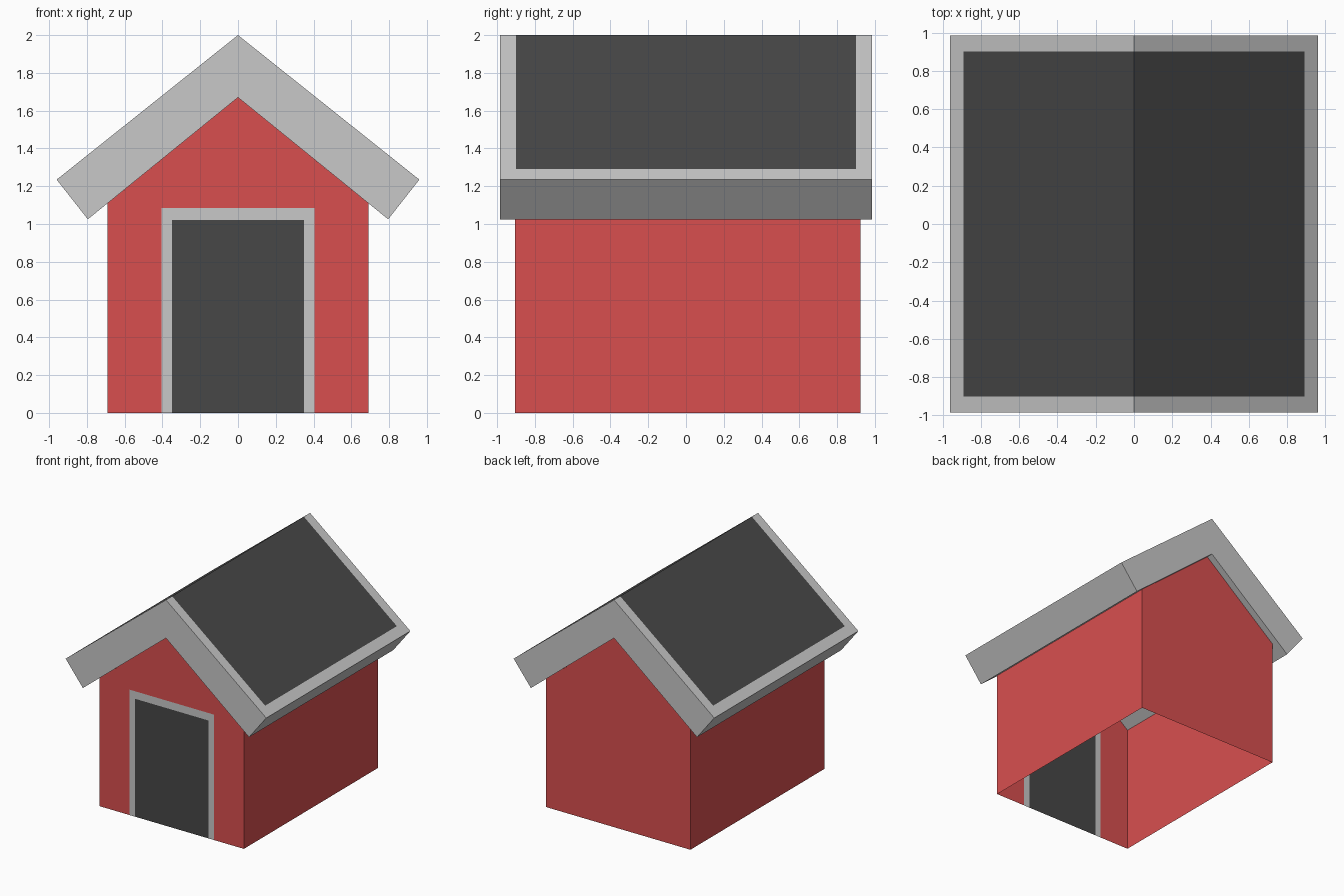
import bpy
import bmesh

if "Cube" in bpy.data.objects:
    bpy.data.objects.remove(bpy.data.objects["Cube"])


def material(name, rgb):
    m = bpy.data.materials.new(name)
    m.diffuse_color = (*rgb, 1)
    m.use_nodes = True
    m.node_tree.nodes["Principled BSDF"].inputs["Base Color"].default_value = m.diffuse_color
    return m


RED = material("barn red", (0.69, 0.078, 0.078))
GREY = material("light grey", (0.578, 0.578, 0.578))
DARK = material("charcoal", (0.063, 0.063, 0.063))


def prism_walls(bm, profile, y0, y1, open_edges):
    """Extrude an x-z profile along y, leaving out the listed profile edges."""
    a = [bm.verts.new((x, y0, z)) for x, z in profile]
    b = [bm.verts.new((x, y1, z)) for x, z in profile]
    n = len(profile)
    bm.faces.new(a)
    bm.faces.new(b[::-1])
    for i in range(n):
        if i not in open_edges:
            j = (i + 1) % n
            bm.faces.new((a[j], a[i], b[i], b[j]))
    bm.normal_update()


def cut(bm, chosen, co, no):
    """Cut only the faces picked by the rule along one plane."""
    faces = [f for f in bm.faces if chosen(f)]
    edges = {e for f in faces for e in f.edges}
    verts = {v for f in faces for v in f.verts}
    bmesh.ops.bisect_plane(bm, geom=faces + list(edges) + list(verts),
                           plane_co=co, plane_no=no, dist=1e-5)
    bm.normal_update()


def finish(bm, name, mats):
    me = bpy.data.meshes.new(name)
    bm.to_mesh(me)
    bm.free()
    for m in mats:
        me.materials.append(m)
    ob = bpy.data.objects.new(name, me)
    bpy.context.collection.objects.link(ob)
    return ob


# House walls: thin shell, open below and under the roof
bm = bmesh.new()
W, EAVE, PEAK = 0.69, 1.11, 1.67
prism_walls(bm, [(-W, 0), (W, 0), (W, EAVE), (0, PEAK), (-W, EAVE)],
            -0.905, 0.925, {0, 2, 3})

# Painted doorway and frame, cut into the front wall
front = lambda f: f.normal.y < -0.9
for x in (-0.405, -0.35, 0.35, 0.405):
    cut(bm, front, (x, 0, 0), (1, 0, 0))
for z in (1.085, 1.02):
    cut(bm, front, (0, 0, z), (0, 0, 1))
for f in bm.faces:
    c = f.calc_center_median()
    if front(f):
        if abs(c.x) < 0.35 and c.z < 1.02:
            f.material_index = 2
        elif abs(c.x) < 0.405 and c.z < 1.085:
            f.material_index = 1
finish(bm, "walls", (RED, GREY, DARK))

# Roof: one sloping slab with a dark panel, mirrored at the ridge
bm = bmesh.new()
prism_walls(bm, [(0, PEAK), (0.795, 1.025), (0.96, 1.235), (0, 2.0)],
            -0.985, 0.985, {3})
top = lambda f: f.normal.z > 0.5
cut(bm, top, (0.89, 0, 0), (1, 0, 0))
for y in (-0.9, 0.9):
    cut(bm, top, (0, y, 0), (0, 1, 0))
for f in bm.faces:
    c = f.calc_center_median()
    if top(f) and c.x < 0.89 and abs(c.y) < 0.9:
        f.material_index = 1
roof = finish(bm, "roof", (GREY, DARK))
roof.modifiers.new("other_side", 'MIRROR').use_axis = (True, False, False)
